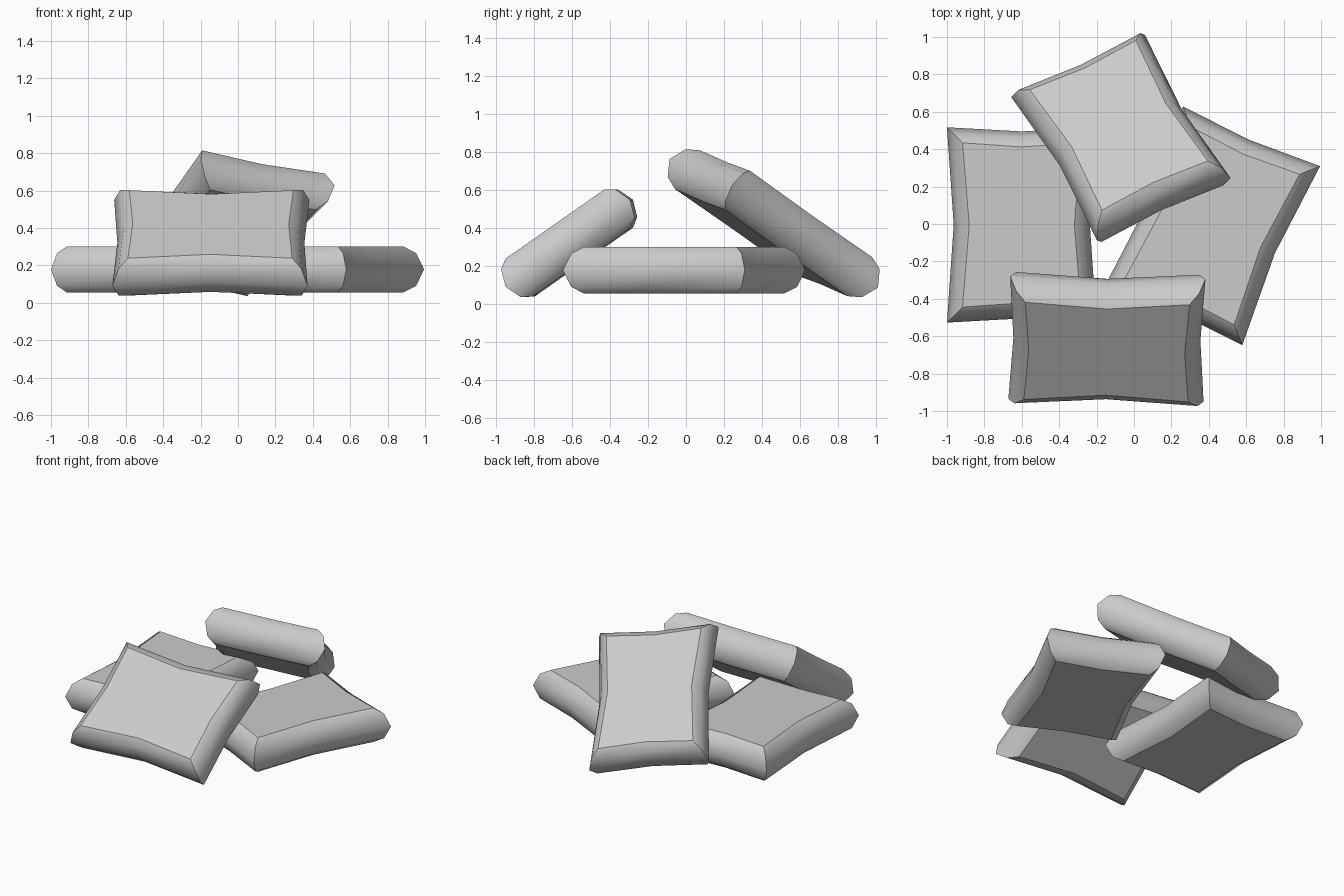
import bpy, bmesh
from mathutils import Vector, Matrix

if "Cube" in bpy.data.objects:
    bpy.data.objects.remove(bpy.data.objects["Cube"])

HALF_W, HALF_L = 0.40, 0.522            # corner positions
# cross-section of the rounded rim: (inset, height)
PROFILE = [(0.083, -0.122), (0.033, -0.088), (0.0, 0.0), (0.033, 0.088), (0.083, 0.122)]


def cushion(name, centre, short_axis, long_axis):
    """Rectangular cushion with pinched sides, flat faces and a rounded rim."""
    bm = bmesh.new()
    rings = []
    for inset, z in PROFILE:
        w, l = HALF_W - inset, HALF_L - inset
        pw, pl = w - 0.036, l - 0.022   # pinched side midpoints
        outline = [(-w, -l), (0, -pl), (w, -l), (pw, 0), (w, l), (0, pl), (-w, l), (-pw, 0)]
        rings.append([bm.verts.new((x, y, z)) for x, y in outline])
    for a, b in zip(rings, rings[1:]):
        for i in range(8):
            j = (i + 1) % 8
            bm.faces.new((a[i], a[j], b[j], b[i])).smooth = True
        # creases down the four corners
        for i in range(0, 8, 2):
            bm.edges.get((a[i], b[i])).smooth = False
    # flat top and bottom, creased against the rim
    for ring in (rings[0][::-1], rings[-1]):
        face = bm.faces.new(ring)
        face.smooth = True
        for e in face.edges:
            e.smooth = False
    mesh = bpy.data.meshes.new(name)
    bm.to_mesh(mesh)
    bm.free()
    obj = bpy.data.objects.new(name, mesh)
    bpy.context.collection.objects.link(obj)
    # orient by the two in-plane axes
    v = Vector(long_axis).normalized()
    n = Vector(short_axis).cross(v).normalized()
    u = v.cross(n)
    rot = Matrix((u, v, n)).transposed().to_4x4()
    obj.matrix_world = Matrix.Translation(centre) @ rot
    return obj


# two cushions lying flat
cushion("left_cushion", (-0.60, -0.005, 0.178), (1, 0, 0), (0, 1, 0))
cushion("right_cushion", (0.42, -0.01, 0.178), (0.92, -0.40, 0), (0.40, 0.92, 0))
# two cushions leaning on them
cushion("front_cushion", (-0.145, -0.615, 0.32), (0.012, 0.82, 0.574), (1, -0.015, 0))
cushion("back_cushion", (-0.07, 0.462, 0.425), (0.73, 0.31, -0.12), (-0.44, 0.735, -0.52))
